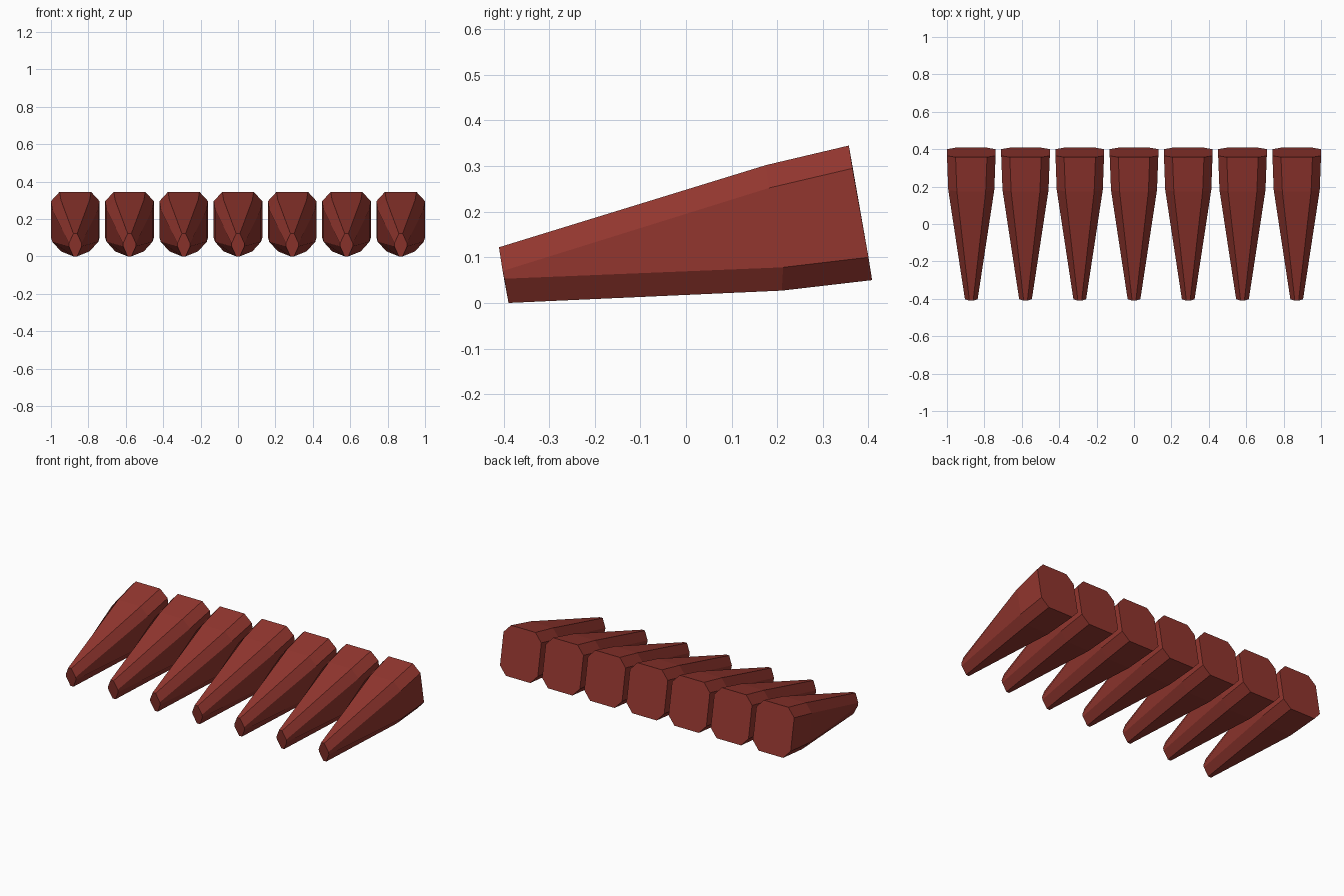
import bpy
import bmesh

cube = bpy.data.objects.get("Cube")
if cube:
    bpy.data.objects.remove(cube, do_unlink=True)

# Single brick red colour
red = bpy.data.materials.new("brick_red")
red.use_nodes = True
colour = (0.29, 0.037, 0.028, 1)
red.diffuse_color = colour
red.node_tree.nodes["Principled BSDF"].inputs["Base Color"].default_value = colour

# Chamfered sections: outer half width, flat half width, and the (y, z) of
# the top edge, upper chamfer, lower chamfer and bottom edge
SECTIONS = [
    (0.034, 0.010, ((-0.41, 0.122), (-0.402, 0.07), (-0.398, 0.053), (-0.389, 0.0))),
    (0.123, 0.077, ((0.175, 0.302), (0.182, 0.252), (0.213, 0.078), (0.21, 0.027))),
    (0.13, 0.084, ((0.357, 0.345), (0.365, 0.295), (0.4, 0.10), (0.408, 0.05))),
]


def build_claw_mesh():
    bm = bmesh.new()
    rings = []
    for outer, flat, edge in SECTIONS:
        widths = (flat, outer, outer, flat)
        left = [(w, y, z) for w, (y, z) in zip(widths, edge)]
        right = [(-x, y, z) for x, y, z in reversed(left)]
        rings.append([bm.verts.new(p) for p in left + right])
    # Skin neighbouring sections, then cap both ends
    for a, b in zip(rings, rings[1:]):
        for i in range(len(a)):
            j = (i + 1) % len(a)
            bm.faces.new((a[i], a[j], b[j], b[i]))
    bm.faces.new(rings[0])
    bm.faces.new(rings[-1])
    bmesh.ops.recalc_face_normals(bm, faces=bm.faces)
    mesh = bpy.data.meshes.new("claw")
    bm.to_mesh(mesh)
    bm.free()
    mesh.materials.append(red)
    return mesh


# Row of seven evenly spaced claws sharing one mesh
claw_mesh = build_claw_mesh()
for n in range(7):
    claw = bpy.data.objects.new(f"claw_{n + 1}", claw_mesh)
    claw.location.x = (n - 3) * 0.29
    bpy.context.collection.objects.link(claw)
